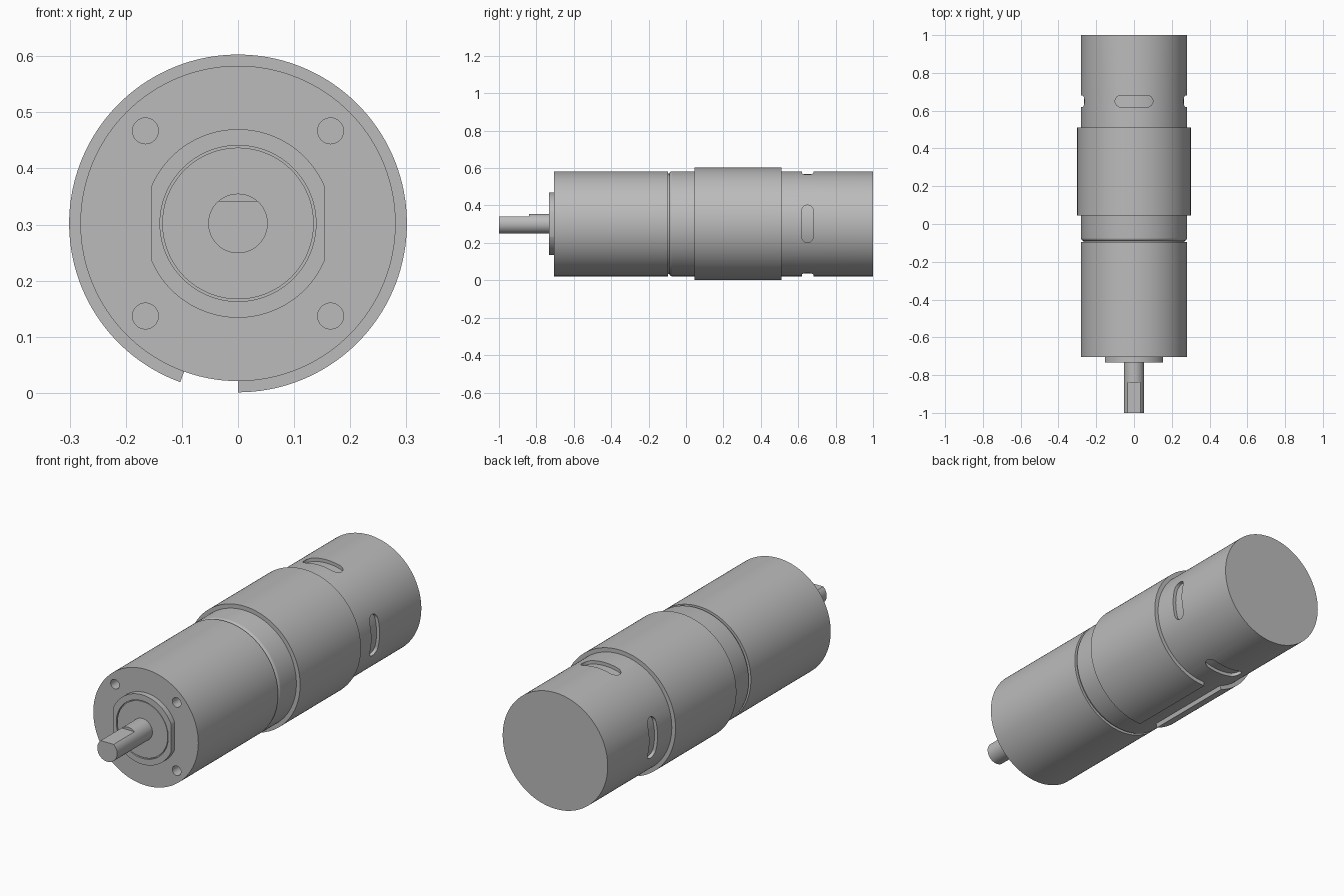
import bpy, bmesh, math
from mathutils import Vector, Matrix

if "Cube" in bpy.data.objects:
    bpy.data.objects.remove(bpy.data.objects["Cube"], do_unlink=True)

AXIS_Z = 0.302
R = 0.281
STEPS = 128

grey = bpy.data.materials.new("metal grey")
grey.use_nodes = True
grey.diffuse_color = (0.5, 0.5, 0.5, 1)
grey.node_tree.nodes["Principled BSDF"].inputs["Base Color"].default_value = (0.5, 0.5, 0.5, 1)


def finish(bm, name):
    """Turn a bmesh built around the y axis into an object on the motor axis."""
    bmesh.ops.remove_doubles(bm, verts=bm.verts, dist=1e-5)
    bmesh.ops.recalc_face_normals(bm, faces=bm.faces)
    mesh = bpy.data.meshes.new(name)
    bm.to_mesh(mesh)
    bm.free()
    mesh.materials.append(grey)
    obj = bpy.data.objects.new(name, mesh)
    obj.location.z = AXIS_Z
    bpy.context.collection.objects.link(obj)
    return obj


def lathe(name, profile):
    """Revolve (radius, y) points and close both ends with flat caps."""
    bm = bmesh.new()
    rings = []
    for r, y in profile:
        rings.append([bm.verts.new((r * math.cos(a), y, r * math.sin(a)))
                      for a in (2 * math.pi * i / STEPS for i in range(STEPS))])
    for a, b in zip(rings, rings[1:]):
        for i in range(STEPS):
            j = (i + 1) % STEPS
            bm.faces.new((a[i], a[j], b[j], b[i]))
    bm.faces.new(rings[0])
    bm.faces.new(rings[-1])
    return finish(bm, name)


def prism(name, outline, direction):
    """Extrude a closed 3D outline along a vector."""
    bm = bmesh.new()
    face = bm.faces.new([bm.verts.new(p) for p in outline])
    new = bmesh.ops.extrude_face_region(bm, geom=[face])["geom"]
    bmesh.ops.translate(bm, vec=Vector(direction),
                        verts=[v for v in new if isinstance(v, bmesh.types.BMVert)])
    return finish(bm, name)


def cut(target, cutters):
    """Subtract cutters, bake the result and remove the cutters."""
    for c in cutters:
        mod = target.modifiers.new("cut", "BOOLEAN")
        mod.operation, mod.solver, mod.object = "DIFFERENCE", "EXACT", c
    bpy.context.view_layer.update()
    graph = bpy.context.evaluated_depsgraph_get()
    mesh = bpy.data.meshes.new_from_object(target.evaluated_get(graph))
    target.modifiers.clear()
    target.data = mesh
    for c in cutters:
        bpy.data.objects.remove(c, do_unlink=True)


def box(name, x, y, z):
    outline = [(x[0], y[0], z[0]), (x[1], y[0], z[0]), (x[1], y[0], z[1]), (x[0], y[0], z[1])]
    return prism(name, outline, (0, y[1] - y[0], 0))


# Gearbox housing with four blind screw holes
gearbox = lathe("gearbox_housing", [(R, -0.705), (R, -0.095)])
holes = []
for sx in (-1, 1):
    for sz in (-1, 1):
        hole = lathe("screw_hole_cutter", [(0.023, -0.8), (0.023, -0.64)])
        hole.location += Vector((sx * 0.165, 0, sz * 0.165))
        holes.append(hole)
cut(gearbox, holes)

# Groove neck between the gearbox and the motor
neck = lathe("groove_neck", [(0.268, -0.11), (0.268, -0.07)])

# Motor can with a rounded front rim
rim = [(R - 0.017 * (1 - math.sin(a)), -0.073 - 0.017 * math.cos(a))
       for a in (math.pi / 2 * i / 6 for i in range(7))]
can = lathe("motor_can", rim + [(R, 1.0)])

# Four vent slots, cut as two crossing rounded channels
slot = []
for side, start in ((1, -90), (-1, 90)):
    for i in range(13):
        a = math.radians(start + 15 * i)
        slot.append((side * 0.069 + 0.031 * math.cos(a), 0.65 + 0.031 * math.sin(a)))
upright = prism("upright_slot_cutter", [(u, y, -0.4) for u, y in slot], (0, 0, 0.8))
across = prism("cross_slot_cutter", [(-0.4, y, u) for u, y in slot], (0.8, 0, 0))
cut(can, [upright, across])
core = lathe("motor_core", [(0.265, 0.55), (0.265, 0.75)])

# Wrapped sleeve, open along a strip underneath
bm = bmesh.new()
ring = [bm.verts.new((0, y, -r)) for r, y in
        ((0.279, 0.045), (0.301, 0.045), (0.301, 0.51), (0.279, 0.51))]
start_cap = bm.faces.new(ring)
bmesh.ops.spin(bm, geom=[start_cap] + list(start_cap.edges) + ring, cent=(0, 0, 0),
               axis=(0, -1, 0), angle=math.radians(340), steps=STEPS)
sleeve = finish(bm, "wrapped_sleeve")

# Front boss with two side flats and a shallow bearing recess
boss = lathe("front_boss", [(0.168, -0.732), (0.168, -0.70)])
cut(boss, [box("flat_cutter", (s * 0.154, s * 0.3), (-0.8, -0.6), (-0.3, 0.3)) for s in (-1, 1)]
    + [lathe("recess_cutter", [(0.139, -0.8), (0.139, -0.722)])])
bearing = lathe("shaft_bearing", [(0.135, -0.73), (0.135, -0.70)])

# Output shaft with a flat near the tip
shaft = lathe("output_shaft", [(0.053, -1.0), (0.053, -0.70)])
cut(shaft, [box("shaft_flat_cutter", (-0.1, 0.1), (-1.1, -0.84), (0.04, 0.1))])

# Smooth round walls, keep rims sharp
parts = [gearbox, neck, can, core, sleeve, boss, bearing, shaft]
bpy.ops.object.select_all(action="DESELECT")
for part in parts:
    part.select_set(True)
bpy.context.view_layer.objects.active = gearbox
bpy.ops.object.shade_smooth_by_angle(angle=math.radians(30))
